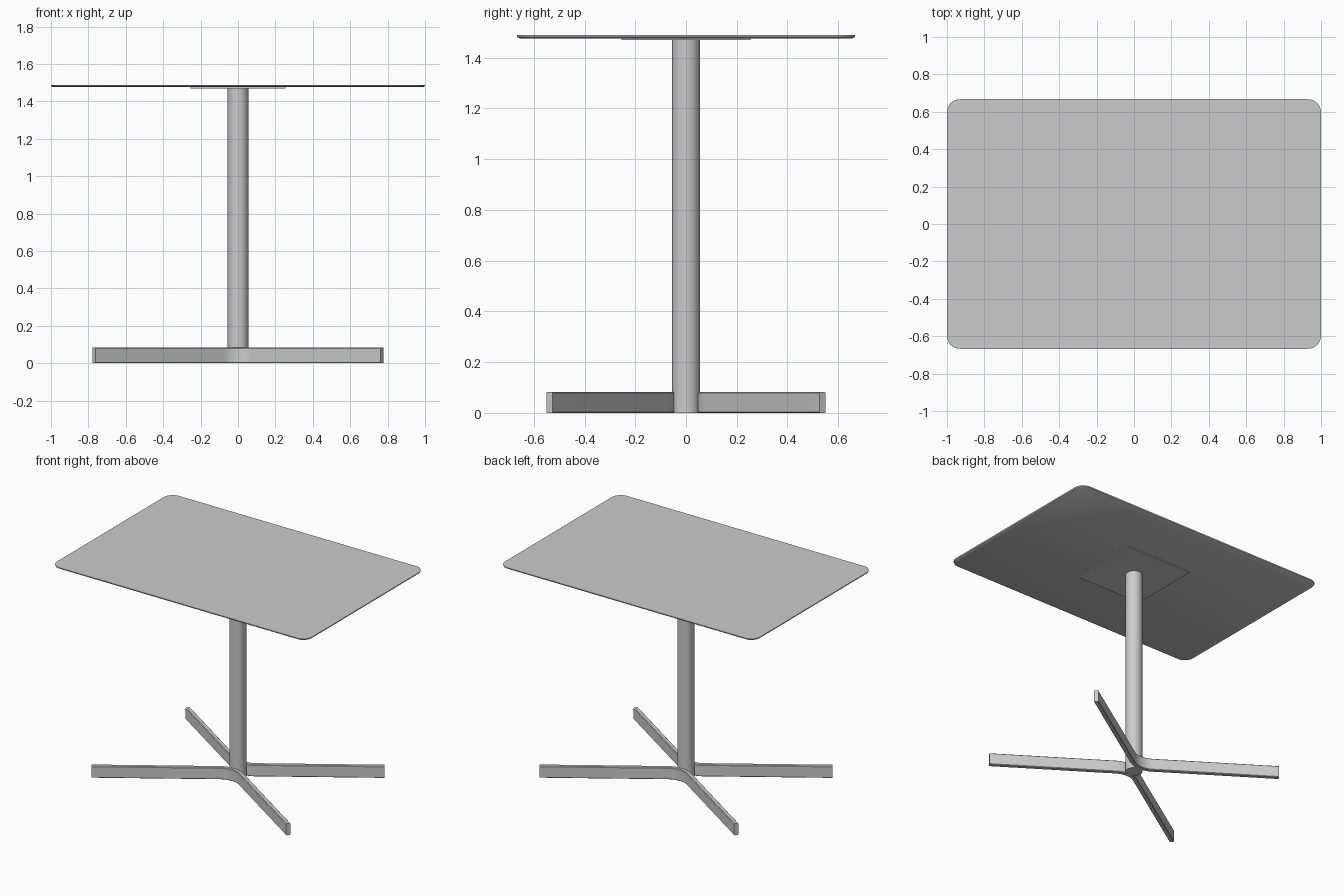
import bpy, bmesh
from math import sin, cos, pi, radians, atan2

if "Cube" in bpy.data.objects:
    bpy.data.objects.remove(bpy.data.objects["Cube"])


def finish(name, bm, angle=30):
    bmesh.ops.recalc_face_normals(bm, faces=bm.faces)
    me = bpy.data.meshes.new(name)
    bm.to_mesh(me)
    bm.free()
    ob = bpy.data.objects.new(name, me)
    bpy.context.collection.objects.link(ob)
    bpy.ops.object.select_all(action='DESELECT')
    ob.select_set(True)
    bpy.context.view_layer.objects.active = ob
    bpy.ops.object.shade_smooth_by_angle(angle=radians(angle))
    return ob


def skin(name, rings):
    """Closed solid through a stack of equal-length point rings."""
    bm = bmesh.new()
    loops = [[bm.verts.new(p) for p in r] for r in rings]
    n = len(loops[0])
    for a, b in zip(loops, loops[1:]):
        for i in range(n):
            j = (i + 1) % n
            bm.faces.new((a[i], a[j], b[j], b[i]))
    bm.faces.new(loops[0])
    bm.faces.new(loops[-1])
    return finish(name, bm)


def rounded_rect(hx, hy, r, z, steps=10):
    pts = []
    for k, (sx, sy) in enumerate([(1, 1), (-1, 1), (-1, -1), (1, -1)]):
        for i in range(steps + 1):
            a = (k + i / steps) * pi / 2
            pts.append((sx * (hx - r) + r * cos(a), sy * (hy - r) + r * sin(a), z))
    return pts


def circle(r, z, n=48):
    return [(r * cos(2 * pi * i / n), r * sin(2 * pi * i / n), z) for i in range(n)]


# Table top with an undercut rim
skin("table_top", [rounded_rect(1 - d, 0.667 - d, 0.07 - d, z)
                   for d, z in ((0.011, 1.476), (0.002, 1.481), (0, 1.485), (0, 1.489))])

# Square mounting plate under the top
skin("mounting_plate", [[(x * 0.255, y * 0.255, z) for x, y in ((1, 1), (-1, 1), (-1, -1), (1, -1))]
                        for z in (1.469, 1.477)])

# Column
skin("column", [circle(0.055, 0), circle(0.055, 1.47)])

# Base: two bent flat bars, back to back around the column
H, T, B, R = 0.083, 0.03, 0.004, 0.15
end_x, end_y, apex = 0.771, 0.538, 0.06
theta = radians(33)
for _ in range(20):
    theta = atan2(end_y - apex - R * (1 - cos(theta)), end_x - R * sin(theta))
section = [(-T/2 + B, 0), (T/2 - B, 0), (T/2, B), (T/2, H - B),
           (T/2 - B, H), (-T/2 + B, H), (-T/2, H - B), (-T/2, B)]


def bent_leg(name, side):
    arc = [theta * (i / 8 - 1) for i in range(17)]
    path = [(R * sin(a), apex + R * (1 - cos(a)), a) for a in arc]
    path = [(-end_x, end_y, -theta)] + path + [(end_x, end_y, theta)]
    skin(name, [[(x - o * sin(a), side * (y + o * cos(a)), z) for o, z in section]
                for x, y, a in path])


bent_leg("front_leg_pair", -1)
bent_leg("back_leg_pair", 1)
